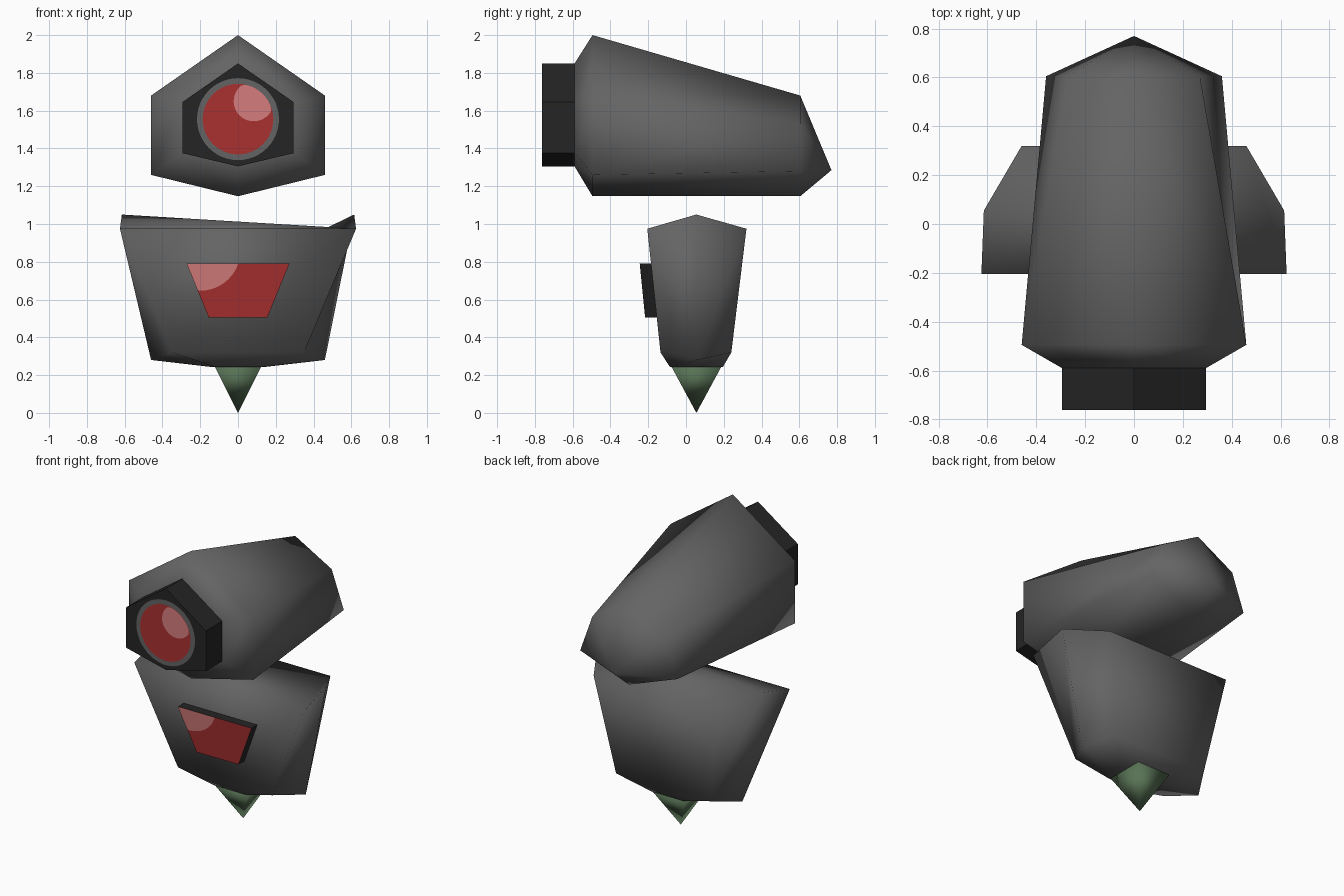
import bpy, bmesh, math
from mathutils import Vector

cube = bpy.data.objects.get("Cube")
if cube:
    bpy.data.objects.remove(cube, do_unlink=True)


def material(name, r, g, b):
    m = bpy.data.materials.new(name)
    m.use_nodes = True
    m.diffuse_color = (r, g, b, 1)
    bsdf = next(n for n in m.node_tree.nodes if n.type == 'BSDF_PRINCIPLED')
    bsdf.inputs["Base Color"].default_value = (r, g, b, 1)
    bsdf.inputs["Roughness"].default_value = 0.8
    return m


GREY = material("dark grey", 0.127, 0.127, 0.127)
BLACK = material("black", 0.018, 0.018, 0.018)
RED = material("lens red", 0.40, 0.030, 0.030)
PINK = material("glint pink", 0.66, 0.20, 0.20)
GREEN = material("dull green", 0.098, 0.17, 0.091)


def finish(name, bm, mats, smooth):
    bmesh.ops.recalc_face_normals(bm, faces=bm.faces)
    for f in bm.faces:
        f.smooth = smooth
    mesh = bpy.data.meshes.new(name)
    bm.to_mesh(mesh)
    bm.free()
    for m in mats:
        mesh.materials.append(m)
    ob = bpy.data.objects.new(name, mesh)
    bpy.context.collection.objects.link(ob)
    return ob


def loft(name, rings, mats, smooth=True, apex=None):
    """Skin rings of equal length with triangles, cap the ends or close on an apex."""
    bm = bmesh.new()
    rows = [[bm.verts.new(p) for p in ring] for ring in rings]
    n = len(rows[0])
    for a, b in zip(rows, rows[1:]):
        for i in range(n):
            j = (i + 1) % n
            bm.faces.new((a[i], a[j], b[j]))
            bm.faces.new((a[i], b[j], b[i]))
    bm.faces.new(rows[0])
    if apex:
        tip = bm.verts.new(apex)
        for i in range(n):
            bm.faces.new((rows[-1][i], rows[-1][(i + 1) % n], tip))
    else:
        bm.faces.new(rows[-1])
    return finish(name, bm, mats, smooth)


def hex_section(y, top, upper, lower, bottom):
    """Mirrored six-point section in the XZ plane; upper and lower are (x, z)."""
    (ux, uz), (lx, lz) = upper, lower
    return [(lx, y, lz), (ux, y, uz), (0, y, top), (-ux, y, uz), (-lx, y, lz), (0, y, bottom)]


def hex_level(front, middle, back):
    """Mirrored six-point ring around the body; each argument is (x, y, z)."""
    def flip(p):
        return (-p[0], p[1], p[2])
    return [middle, front, flip(front), flip(middle), flip(back), back]


def circle(cx, cz, r, n=48):
    return [(cx + r * math.cos(2 * math.pi * i / n), cz + r * math.sin(2 * math.pi * i / n))
            for i in range(n)]


def subdivided(poly, n=40):
    """Counter-clockwise polygon with n points along each edge."""
    return [tuple(Vector(p).lerp(Vector(q), k / n))
            for p, q in zip(poly, poly[1:] + poly[:1]) for k in range(n)]


def inside(p, poly):
    return all((b[0] - a[0]) * (p[1] - a[1]) - (b[1] - a[1]) * (p[0] - a[0]) >= -1e-6
               for a, b in zip(poly, poly[1:] + poly[:1]))


def overlap(a, b):
    """Common area of two convex outlines."""
    pts = [p for p in a if inside(p, b)] + [p for p in b if inside(p, a)]
    cx = sum(p[0] for p in pts) / len(pts)
    cz = sum(p[1] for p in pts) / len(pts)
    return sorted(pts, key=lambda p: math.atan2(p[1] - cz, p[0] - cx))


def plate(name, outline, depth, mat):
    """Thin front-facing face; depth gives y at each height."""
    bm = bmesh.new()
    f = bm.faces.new([bm.verts.new((x, depth(z), z)) for x, z in outline])
    f.normal_update()
    if f.normal.y > 0:
        f.normal_flip()
    mesh = bpy.data.meshes.new(name)
    bm.to_mesh(mesh)
    bm.free()
    mesh.materials.append(mat)
    bpy.context.collection.objects.link(bpy.data.objects.new(name, mesh))


# Head: faceted barrel tapering to a low rear point
loft("head", [
    hex_section(-0.59, 1.85, (0.295, 1.645), (0.295, 1.375), 1.305),
    hex_section(-0.495, 2.0, (0.46, 1.68), (0.46, 1.26), 1.147),
    hex_section(0.605, 1.68, (0.27, 1.53), (0.36, 1.28), 1.147),
], [GREY], apex=(0, 0.77, 1.285))

# Eye housing
loft("eye_housing", [hex_section(y, 1.85, (0.295, 1.645), (0.295, 1.375), 1.305)
                     for y in (-0.762, -0.585)], [BLACK], smooth=False)

# Eye: ring, lens and glint
lens = circle(0, 1.555, 0.187)
plate("eye_ring", circle(0, 1.555, 0.217), lambda z: -0.765, GREY)
plate("eye_lens", lens, lambda z: -0.768, RED)
plate("eye_glint", overlap(circle(0.083, 1.65, 0.106), lens), lambda z: -0.771, PINK)

# Body: wide at the shoulders, narrow below
loft("body", [
    hex_level((0.625, -0.205, 0.975), (0.615, 0.055, 1.05), (0.46, 0.32, 0.975)),
    hex_level((0.35, -0.135, 0.32), (0.46, 0.06, 0.28), (0.35, 0.24, 0.32)),
    hex_level((0.12, -0.085, 0.243), (0.14, 0.055, 0.243), (0.12, 0.195, 0.243)),
], [GREY])

# Chest panel: black block with a red face and a glint in its corner
def chest_y(z):
    return -0.245 + (0.79 - z) * 0.1


trapezoid = [(-0.155, 0.505), (0.155, 0.505), (0.272, 0.79), (-0.272, 0.79)]
panel = loft("chest_panel", [[(x, chest_y(z) + d, z) for x, z in trapezoid] for d in (0, 0.1)],
             [BLACK, RED], smooth=False)
for f in panel.data.polygons:
    if f.normal.y < -0.9:
        f.material_index = 1
plate("chest_glint", overlap(circle(-0.2, 0.86, 0.213, 96), subdivided(trapezoid)),
      lambda z: chest_y(z) - 0.003, PINK)

# Pointed base
loft("base_spike", [[(sx * 0.125, 0.055 + sy * 0.135, 0.25)
                     for sx, sy in ((-1, -1), (1, -1), (1, 1), (-1, 1))]],
     [GREEN], apex=(0, 0.055, 0))
